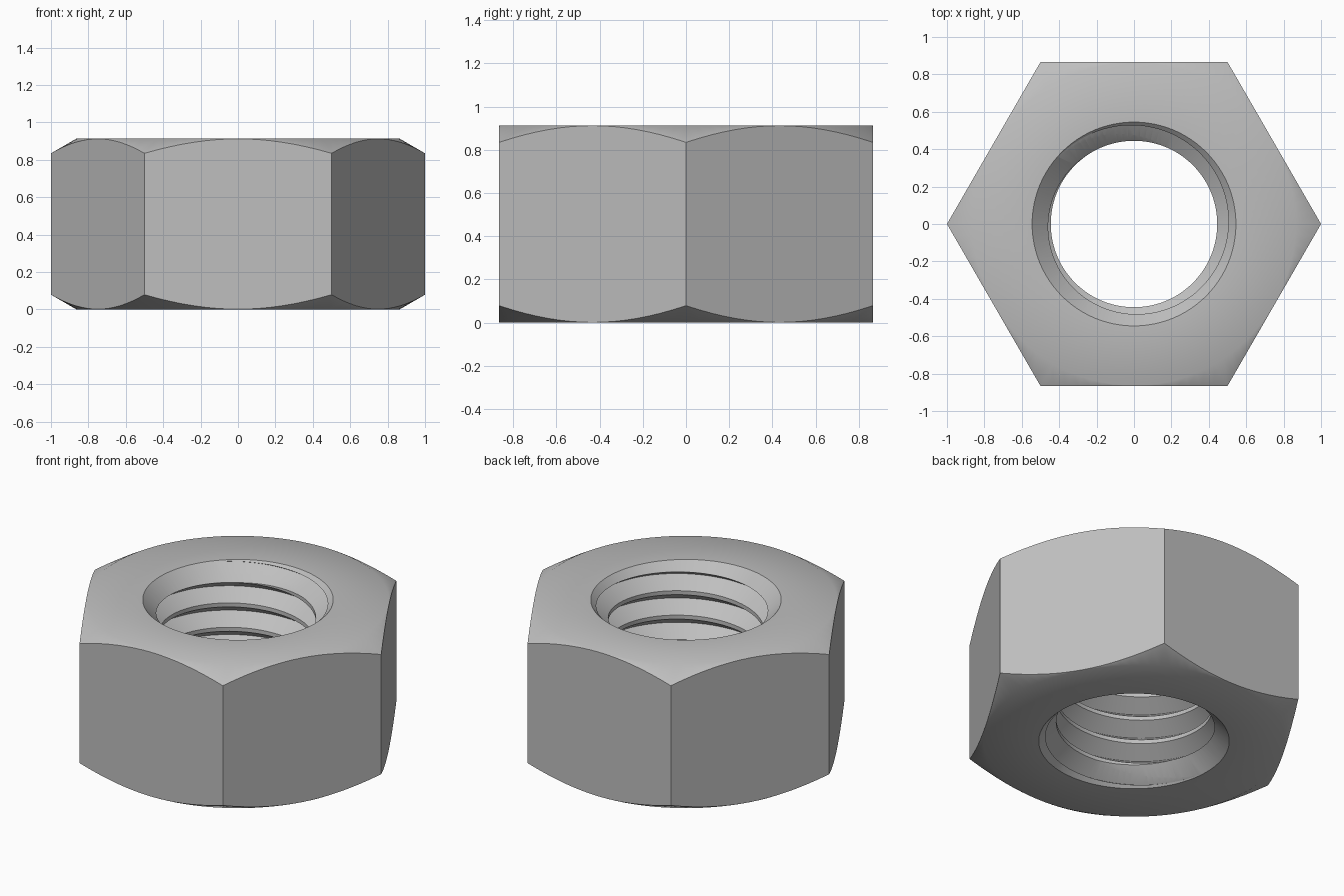
import bpy, bmesh, math

HEIGHT = 0.913
APOTHEM = math.sqrt(3) / 2
MINOR, MAJOR, PITCH = 0.445, 0.54, 0.154
CREST = 0.025
SINK = 0.545
SEGMENTS = 96

default = bpy.data.objects.get("Cube")
if default:
    bpy.data.objects.remove(default, do_unlink=True)

# Single steel colour
steel = bpy.data.materials.new("steel grey")
steel.use_nodes = True
grey = (0.52, 0.52, 0.52, 1)
steel.diffuse_color = grey
steel.node_tree.nodes["Principled BSDF"].inputs["Base Color"].default_value = grey


def make_object(name, bm):
    bmesh.ops.recalc_face_normals(bm, faces=bm.faces)
    mesh = bpy.data.meshes.new(name)
    bm.to_mesh(mesh)
    bm.free()
    mesh.materials.append(steel)
    obj = bpy.data.objects.new(name, mesh)
    bpy.context.collection.objects.link(obj)
    return obj


def polar(radius, angle, z):
    return (radius * math.cos(angle), radius * math.sin(angle), z)


def hex_prism():
    bm = bmesh.new()
    base = bm.faces.new([bm.verts.new(polar(1, math.radians(60 * i), 0)) for i in range(6)])
    top = bmesh.ops.extrude_face_region(bm, geom=[base])["geom"]
    bmesh.ops.translate(bm, vec=(0, 0, HEIGHT),
                        verts=[v for v in top if isinstance(v, bmesh.types.BMVert)])
    # Overshoot both ends so the turned blank sets the height
    for v in bm.verts:
        v.co.z += 0.1 if v.co.z > 0 else -0.1
    return make_object("hex_nut", bm)


def turned_blank():
    # Ring section with 30 degree outer chamfers and 45 degree countersinks
    bore, outer = MINOR - 0.015, 1.1
    flat = APOTHEM - 0.002
    drop = (outer - flat) * math.tan(math.radians(30))
    lower = [(bore, SINK - bore), (SINK, 0), (flat, 0), (outer, drop)]
    profile = lower + [(r, HEIGHT - z) for r, z in reversed(lower)]
    bm = bmesh.new()
    rings = [[bm.verts.new(polar(r, math.tau * i / SEGMENTS, z)) for r, z in profile]
             for i in range(SEGMENTS)]
    n = len(profile)
    for i in range(SEGMENTS):
        a, b = rings[i], rings[(i + 1) % SEGMENTS]
        for k in range(n):
            bm.faces.new((a[k], b[k], b[(k + 1) % n], a[(k + 1) % n]))
    return make_object("chamfer_blank", bm)


def thread_core():
    # Right-handed helical tap, three section points in each pitch
    slope = (PITCH - CREST) / 2
    section = [(MAJOR, 0), (MINOR, slope), (MINOR, slope + CREST)]
    points = [(r, z + PITCH * turn) for turn in range(11) for r, z in section]
    start = HEIGHT - 8 * PITCH - PITCH * 150 / 360
    bm = bmesh.new()
    cols = [[bm.verts.new(polar(r, math.tau * i / SEGMENTS,
                                start + z + PITCH * i / SEGMENTS)) for r, z in points]
            for i in range(SEGMENTS)]
    # The last column joins the first one pitch higher
    cols.append(cols[0][3:])
    for a, b in zip(cols, cols[1:]):
        for k in range(min(len(a), len(b)) - 1):
            bm.faces.new((a[k], b[k], b[k + 1], a[k + 1]))
    # Fan caps close both open ends
    for side in (-1, 1):
        hub = bm.verts.new((0, 0, HEIGHT / 2 + side * 1.2))
        rim = [e for e in bm.edges if e.is_boundary and hub not in e.verts
               and (e.verts[0].co.z - HEIGHT / 2) * side > 0]
        for e in rim:
            bm.faces.new((e.verts[0], e.verts[1], hub))
    return make_object("thread_cutter", bm)


nut = hex_prism()
for cutter, operation in ((turned_blank(), "INTERSECT"), (thread_core(), "DIFFERENCE")):
    mod = nut.modifiers.new(cutter.name, "BOOLEAN")
    mod.operation = operation
    mod.solver = "EXACT"
    mod.object = cutter
    bpy.context.view_layer.objects.active = nut
    bpy.ops.object.modifier_apply(modifier=mod.name)
    bpy.data.objects.remove(cutter, do_unlink=True)

# Smooth the turned surfaces, keep the hexagon and thread edges crisp
bpy.ops.object.select_all(action="DESELECT")
nut.select_set(True)
bpy.context.view_layer.objects.active = nut
bpy.ops.object.shade_smooth_by_angle(angle=math.radians(35))
